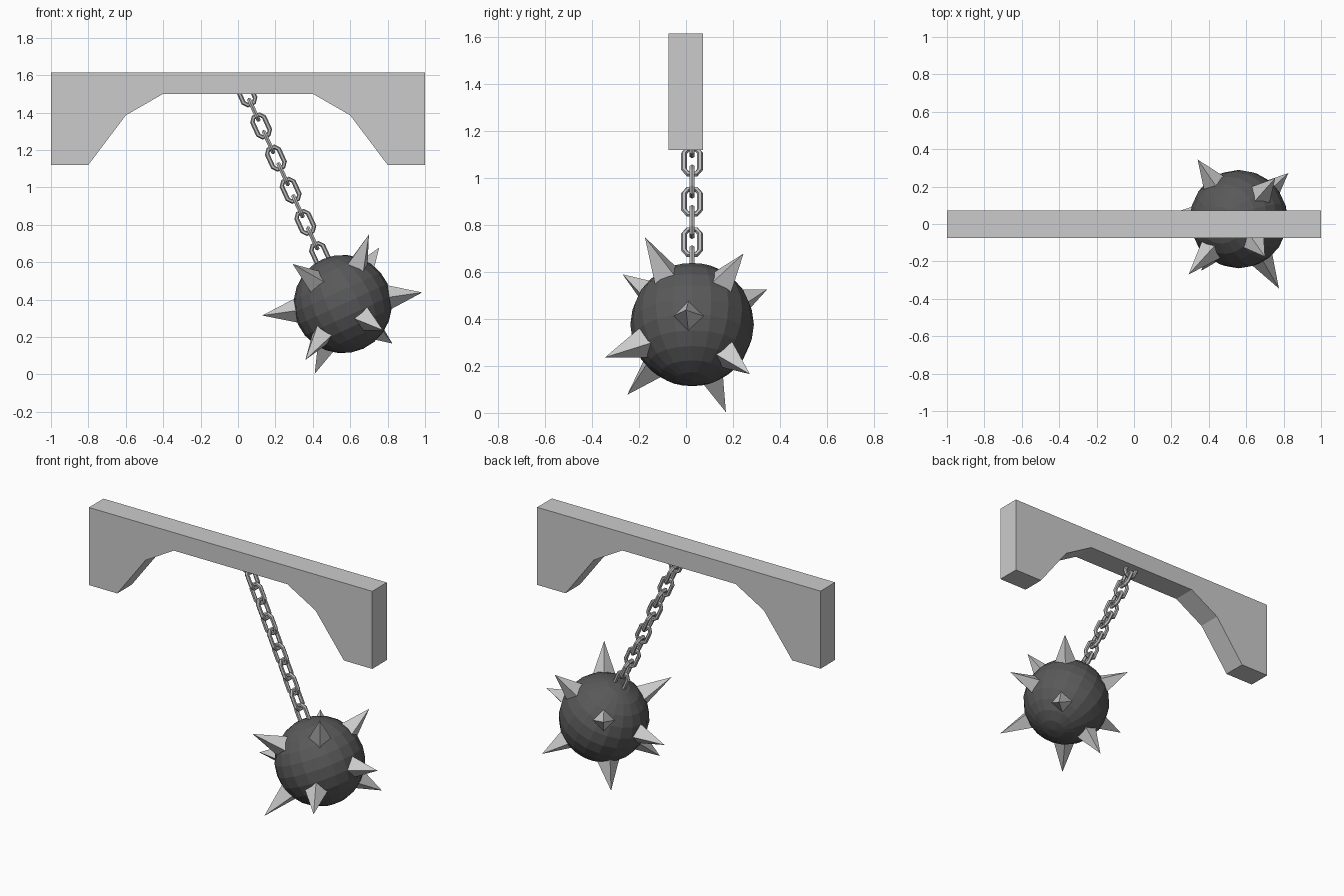
import bpy, bmesh, math
from mathutils import Vector, Matrix

if "Cube" in bpy.data.objects:
    bpy.data.objects.remove(bpy.data.objects["Cube"])

CENTRE = Vector((0.56, 0.026, 0.376))      # ball centre
TOP = Vector((0.045, 0.026, 1.5))          # where the chain meets the beam
R = 0.263
AXIS = (CENTRE - TOP).normalized()


def finish(name, bm, colour=None):
    bmesh.ops.recalc_face_normals(bm, faces=bm.faces)
    me = bpy.data.meshes.new(name)
    bm.to_mesh(me)
    bm.free()
    ob = bpy.data.objects.new(name, me)
    bpy.context.collection.objects.link(ob)
    if colour is not None:
        mat = bpy.data.materials.new(name + "_colour")
        mat.diffuse_color = (colour, colour, colour, 1)
        mat.use_nodes = True
        mat.node_tree.nodes["Principled BSDF"].inputs["Base Color"].default_value = mat.diffuse_color
        me.materials.append(mat)
    return ob


# Beam: mirrored bracket profile extruded through its thickness
half = [(1, 1.615), (1, 1.12), (0.8, 1.12), (0.6, 1.385), (0.4, 1.5)]
profile = half + [(-x, z) for x, z in reversed(half)]
bm = bmesh.new()
face = bm.faces.new([bm.verts.new((x, -0.075, z)) for x, z in profile])
ext = bmesh.ops.extrude_face_region(bm, geom=[face])
bmesh.ops.translate(bm, vec=(0, 0.147, 0),
                    verts=[v for v in ext["geom"] if isinstance(v, bmesh.types.BMVert)])
finish("beam", bm)

# Ball: low-poly sphere tilted along the chain
bm = bmesh.new()
tilt = AXIS.to_track_quat('Z', 'Y').to_matrix().to_4x4()
bmesh.ops.create_uvsphere(bm, u_segments=20, v_segments=12, radius=R,
                          matrix=Matrix.Translation(CENTRE) @ tilt)
finish("ball", bm, 0.1)

# Spikes: four-sided pyramids pointing out to their tips
tips = [(0.985, 0.0, 0.438), (0.70, -0.175, 0.748), (0.755, 0.245, 0.678),
        (0.292, -0.27, 0.59), (0.13, 0.03, 0.315), (0.36, -0.25, 0.077),
        (0.41, 0.17, 0.003), (0.825, 0.272, 0.165), (0.34, 0.345, 0.525),
        (0.775, -0.345, 0.236)]
bm = bmesh.new()
for tip in tips:
    d = Vector(tip) - CENTRE
    depth = d.length - 0.22
    n = d.normalized()
    rot = n.to_track_quat('Z', 'Y').to_matrix().to_4x4()
    bmesh.ops.create_cone(bm, cap_ends=True, segments=4, radius1=0.076, radius2=0,
                          depth=depth,
                          matrix=Matrix.Translation(CENTRE + n * (0.22 + depth / 2)) @ rot)
finish("spikes", bm)

# Chain: interlocked octagonal links, alternate ones turned a quarter
Y = Vector((0, 1, 0))
SIDE = AXIS.cross(Y).normalized()
outline = [(0.018, 0.058), (0.034, 0.038), (0.034, -0.038), (0.018, -0.058),
           (-0.018, -0.058), (-0.034, -0.038), (-0.034, 0.038), (-0.018, 0.058)]
WIRE, SIDES = 0.0125, 6


def add_link(bm, centre, side, normal):
    rings = []
    for i, (a, b) in enumerate(outline):
        p, q = outline[i - 1], outline[(i + 1) % 8]
        out = (side * (p[1] - q[1]) * -1 + AXIS * (p[0] - q[0])).normalized()
        c = centre + side * a + AXIS * b
        rings.append([bm.verts.new(c + WIRE * (out * math.cos(t) + normal * math.sin(t)))
                      for t in (2 * math.pi * k / SIDES for k in range(SIDES))])
    for i in range(8):
        r, s = rings[i - 1], rings[i]
        for k in range(SIDES):
            j = (k + 1) % SIDES
            bm.faces.new((r[k], r[j], s[j], s[k]))


bm = bmesh.new()
for i in range(11):
    c = TOP + AXIS * (0.0945 * i)
    if i % 2 == 0:
        add_link(bm, c, SIDE, Y)
    else:
        add_link(bm, c, Y, SIDE)
finish("chain", bm, 0.5)
